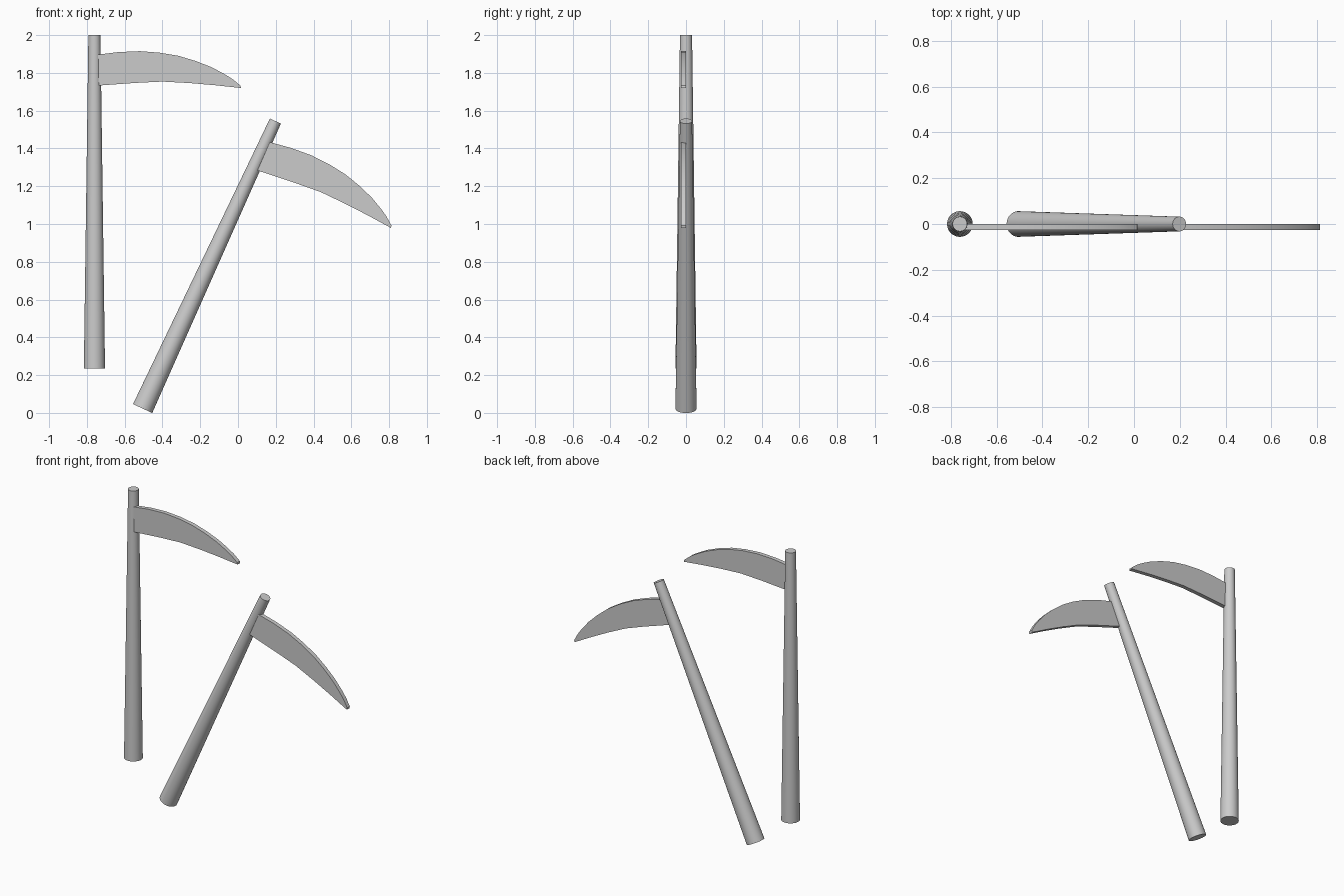
import bpy, bmesh
from math import radians
from mathutils import Matrix, Vector

old = bpy.data.objects.get("Cube")
if old:
    bpy.data.objects.remove(old, do_unlink=True)

grey = bpy.data.materials.new("plain grey")
grey.use_nodes = True
colour = (0.6, 0.6, 0.6, 1)
grey.diffuse_color = colour
grey.node_tree.nodes["Principled BSDF"].inputs["Base Color"].default_value = colour


def finish(bm, name):
    """Turn a bmesh into a smooth-shaded object with sharp rims."""
    bmesh.ops.recalc_face_normals(bm, faces=bm.faces)
    mesh = bpy.data.meshes.new(name)
    bm.to_mesh(mesh)
    bm.free()
    mesh.materials.append(grey)
    obj = bpy.data.objects.new(name, mesh)
    bpy.context.collection.objects.link(obj)
    bpy.ops.object.select_all(action="DESELECT")
    obj.select_set(True)
    bpy.context.view_layer.objects.active = obj
    bpy.ops.object.shade_smooth_by_angle(angle=radians(25))
    return obj


def handle(name, foot, top):
    """Tapered round pole between two points."""
    foot, top = Vector(foot), Vector(top)
    axis = top - foot
    turn = axis.to_track_quat("Z", "Y").to_matrix().to_4x4()
    bm = bmesh.new()
    bmesh.ops.create_cone(bm, cap_ends=True, segments=48, radius1=0.056,
                          radius2=0.032, depth=axis.length,
                          matrix=Matrix.Translation((foot + top) / 2) @ turn)
    return finish(bm, name)


# Blade outline (x, z) measured from its tip: curved back, then cutting edge
BACK = [(-0.776, 0.172), (-0.754, 0.177), (-0.65, 0.19), (-0.536, 0.195),
        (-0.43, 0.187), (-0.33, 0.17), (-0.24, 0.143), (-0.156, 0.11),
        (-0.09, 0.075), (-0.046, 0.048), (-0.018, 0.025), (-0.003, 0.013)]
EDGE = [(0, 0), (-0.14, 0.015), (-0.27, 0.026), (-0.416, 0.034),
        (-0.56, 0.027), (-0.754, 0.013), (-0.776, 0.012)]


def blade(name, tip, angle):
    """Flat curved blade, thickened along y."""
    place = Matrix.Translation(tip) @ Matrix.Rotation(radians(angle), 4, "Y")
    bm = bmesh.new()
    face = bm.faces.new([bm.verts.new((x, 0, z)) for x, z in BACK + EDGE])
    grown = bmesh.ops.extrude_face_region(bm, geom=[face], use_keep_orig=True)
    verts = [g for g in grown["geom"] if isinstance(g, bmesh.types.BMVert)]
    bmesh.ops.translate(bm, verts=verts, vec=(0, -0.027, 0))
    bmesh.ops.transform(bm, matrix=place, verts=bm.verts)
    return finish(bm, name)


# Upright scythe
handle("upright_handle", (-0.76, 0, 0.235), (-0.76, 0, 2))
blade("upright_blade", (0.016, 0, 1.72), 0)

# Leaning scythe
handle("leaning_handle", (-0.505, 0, 0.023), (0.198, 0, 1.545))
blade("leaning_blade", (0.81, 0, 0.979), 22.4)
